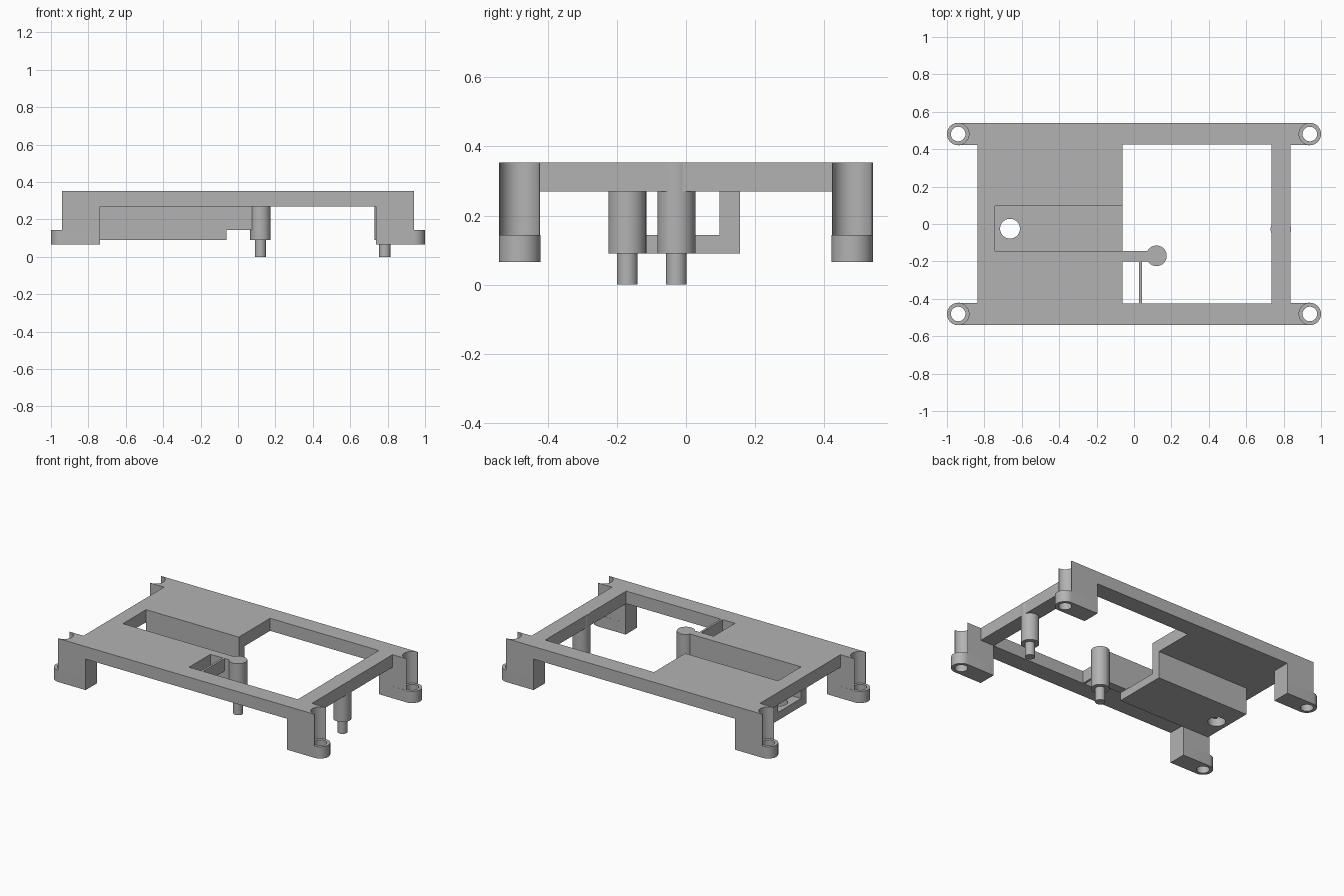
import bpy, bmesh, math

if "Cube" in bpy.data.objects:
    bpy.data.objects.remove(bpy.data.objects["Cube"])

TOP, UNDER = 0.353, 0.27        # main plate top and underside
FOOT, SEAT = 0.065, 0.143       # foot bottom and screw seat heights
TRAY, FLOOR = 0.09, 0.143       # tray bottom and tray floor heights
SX, SY = 0.94, 0.481            # screw hole centres

grey = bpy.data.materials.new("plain grey")
grey.diffuse_color = (0.45, 0.45, 0.45, 1)
grey.use_nodes = True
grey.node_tree.nodes["Principled BSDF"].inputs["Base Color"].default_value = grey.diffuse_color


def arc(cx, cy, r, a0, a1, n):
    return [(cx + r * math.cos(math.radians(a0 + (a1 - a0) * i / n)),
             cy + r * math.sin(math.radians(a0 + (a1 - a0) * i / n))) for i in range(n + 1)]


def circle(cx, cy, r, n=40):
    return arc(cx, cy, r, 0, 360, n)[:-1]


def rect(x0, x1, y0, y1):
    return [(x0, y0), (x1, y0), (x1, y1), (x0, y1)]


def prism(name, loops, z0, z1):
    """Extrude an outline, with optional hole loops, from z0 to z1."""
    bm = bmesh.new()
    edges = []
    for loop in loops:
        vs = [bm.verts.new((x, y, z0)) for x, y in loop]
        edges += [bm.edges.new((vs[i - 1], vs[i])) for i in range(len(vs))]
    bmesh.ops.triangle_fill(bm, edges=edges, use_beauty=True, use_dissolve=False)
    ext = bmesh.ops.extrude_face_region(bm, geom=bm.faces[:])
    for v in ext["geom"]:
        if isinstance(v, bmesh.types.BMVert):
            v.co.z = z1
    bmesh.ops.recalc_face_normals(bm, faces=bm.faces[:])
    me = bpy.data.meshes.new(name)
    bm.to_mesh(me)
    bm.free()
    me.materials.append(grey)
    ob = bpy.data.objects.new(name, me)
    bpy.context.collection.objects.link(ob)
    return ob


def place(points, sx, sy):
    return [(x * sx, y * sy) for x, y in points]


# Corner outline with the open half-round screw clearance, for the +x +y corner
R = 0.0575
fork = [(SX, 0.541)] + arc(SX, SY, R, 90, 270, 20) + [(SX, 0.422)]

# Main plate: rectangle with four forked corners and one stepped opening
right = [(0.837, 0.422)] + fork[::-1]
outline = (place(right, 1, 1) + place(right[::-1], -1, 1)
           + place(right, -1, -1) + place(right[::-1], 1, -1))
opening = [(-0.742, 0.097), (-0.062, 0.097), (-0.062, 0.424), (0.735, 0.424),
           (0.735, -0.424), (-0.062, -0.424), (-0.062, -0.145), (-0.742, -0.145)]
prism("plate", [outline, opening], UNDER, TOP)

# Legs and rounded screw feet at each corner
foot = [(0.738, 0.422)] + arc(SX, SY, 0.06, -90, 90, 20) + [(0.738, 0.541)]
leg = fork + [(0.738, 0.422), (0.738, 0.541)]
for sx, xn in ((-1, "left"), (1, "right")):
    for sy, yn in ((-1, "front"), (1, "back")):
        prism(f"{yn}_{xn}_leg", [place(leg, sx, sy)], SEAT, UNDER)
        prism(f"{yn}_{xn}_foot", [place(foot, sx, sy), circle(sx * SX, sy * SY, 0.039)],
              FOOT, SEAT)

# Sunken tray, open at both ends, with a round hole in its floor
prism("tray_floor", [rect(-0.742, -0.062, -0.2, 0.157), circle(-0.663, -0.025, 0.053)],
      TRAY, FLOOR)
prism("tray_front_wall", [rect(-0.742, -0.062, -0.2, -0.145)], FLOOR, UNDER)
prism("tray_back_wall", [rect(-0.742, -0.062, 0.097, 0.157)], FLOOR, UNDER)

# Arm and thin rib that carry the inner post
prism("post_arm", [rect(-0.062, 0.1, -0.2, -0.145)], FLOOR, TOP)
prism("post_rib", [rect(0.028, 0.042, -0.424, -0.2)], UNDER, TOP)

# Stepped locating posts
for name, x, y in (("inner_post", 0.12, -0.17), ("side_post", 0.785, -0.028)):
    prism(name, [circle(x, y, 0.055)], TRAY, TOP)
    prism(name + "_pin", [circle(x, y, 0.03)], 0, TRAY)

# Smooth the round walls, keep the edges sharp
bpy.ops.object.select_all(action='SELECT')
bpy.context.view_layer.objects.active = bpy.data.objects["plate"]
bpy.ops.object.shade_smooth_by_angle(angle=math.radians(30))
